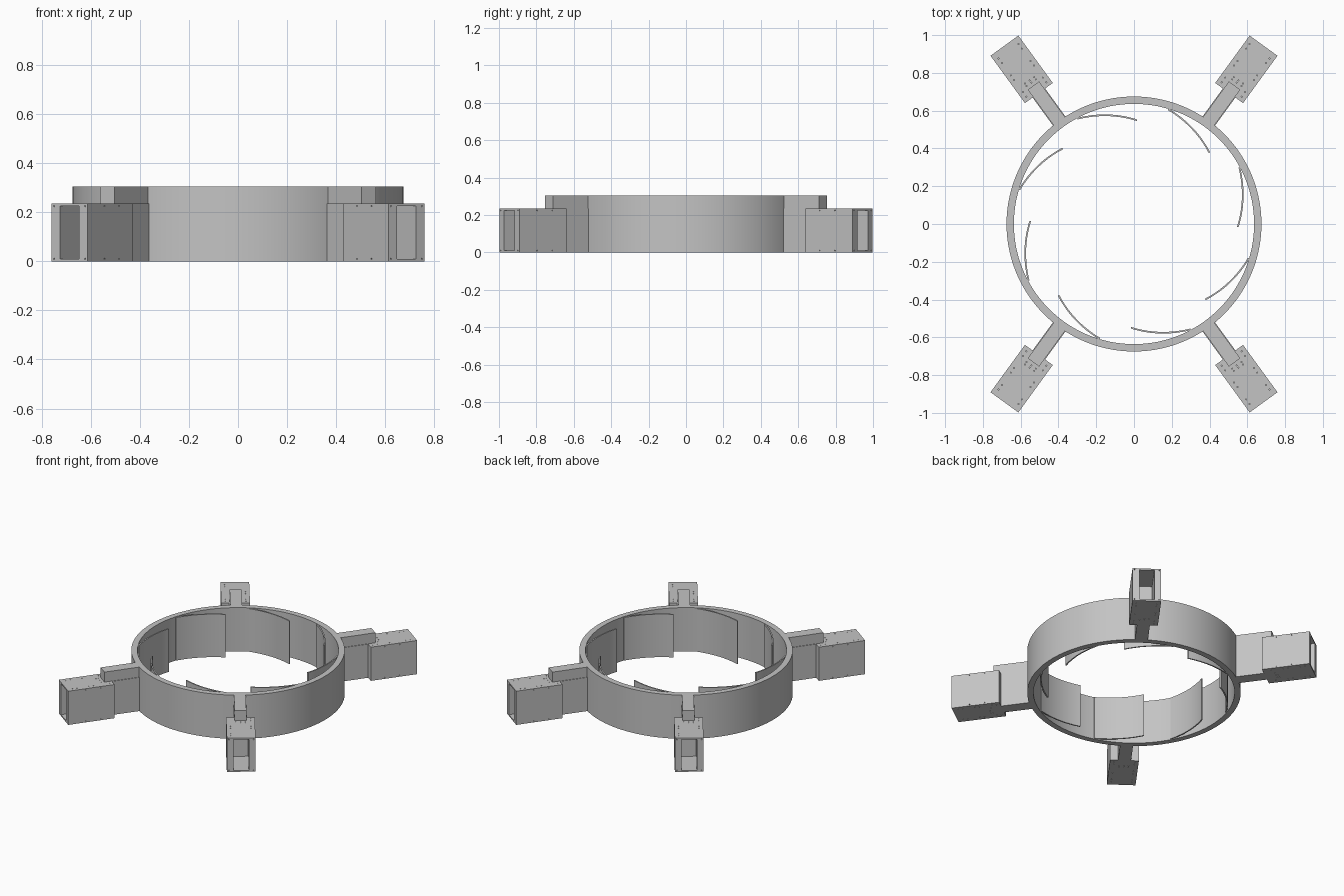
import bpy, bmesh, math
from mathutils import Matrix, Vector

cube = bpy.data.objects.get("Cube")
if cube:
    bpy.data.objects.remove(cube, do_unlink=True)

grey = bpy.data.materials.new("light grey")
grey.use_nodes = True
colour = (0.55, 0.55, 0.55, 1)
grey.diffuse_color = colour
grey.node_tree.nodes["Principled BSDF"].inputs["Base Color"].default_value = colour

RING_OUT, RING_IN, RING_H = 0.675, 0.636, 0.305
BOX_IN, BOX_OUT, BOX_W, BOX_H = 0.857, 1.167, 0.182, 0.235
ARM_ANGLES = [54, 126, 234, 306]


def add_object(name, mesh, angle=0):
    obj = bpy.data.objects.new(name, mesh)
    bpy.context.collection.objects.link(obj)
    obj.rotation_euler.z = math.radians(angle)
    return obj


def finish(bm, name):
    bmesh.ops.recalc_face_normals(bm, faces=bm.faces)
    mesh = bpy.data.meshes.new(name)
    bm.to_mesh(mesh)
    bm.free()
    mesh.materials.append(grey)
    return mesh


def add_box(bm, low, high):
    low, high = Vector(low), Vector(high)
    place = Matrix.Translation((low + high) / 2) @ Matrix.Diagonal((*(high - low), 1))
    bmesh.ops.create_cube(bm, size=1, matrix=place)


def wall(name, path, thickness, low, high, closed):
    """Upright wall following (angle, outer radius) pairs."""
    bm = bmesh.new()
    rows = []
    for a, r in path:
        c, s = math.cos(a), math.sin(a)
        corners = [(r, low), (r, high), (r - thickness, high), (r - thickness, low)]
        rows.append([bm.verts.new((q * c, q * s, z)) for q, z in corners])
    pairs = list(zip(rows, rows[1:]))
    if closed:
        pairs.append((rows[-1], rows[0]))
    else:
        bm.faces.new(rows[0])
        bm.faces.new(rows[-1])
    for p, q in pairs:
        for i in range(4):
            j = (i + 1) % 4
            bm.faces.new((p[i], p[j], q[j], q[i]))
    return finish(bm, name)


def smooth(objects):
    bpy.ops.object.select_all(action="DESELECT")
    for obj in objects:
        obj.select_set(True)
    bpy.context.view_layer.objects.active = objects[0]
    bpy.ops.object.shade_smooth_by_angle(angle=math.radians(30))


# Main ring
steps = 128
circle = [(math.tau * i / steps, RING_OUT) for i in range(steps)]
ring = add_object("ring", wall("ring", circle, RING_OUT - RING_IN, 0, RING_H, True))

# Eight thin blades spiralling inward from the ring
turns = 20
spiral = [(math.radians(28.4 - 30 * i / turns), 0.638 - 0.084 * i / turns)
          for i in range(turns + 1)]
blade_mesh = wall("blade", spiral, 0.009, 0.002, 0.302, False)
blades = [add_object(f"blade_{k + 1}", blade_mesh, 45 * k) for k in range(8)]
smooth([ring, blades[0]])

# Arm: wide lower web and a narrower top rail that overlaps the housing
bm = bmesh.new()
add_box(bm, (RING_IN + 0.02, -0.041, 0), (BOX_IN, 0.041, BOX_H))
arm_web = finish(bm, "arm_web")
bm = bmesh.new()
add_box(bm, (RING_IN + 0.02, -0.037, BOX_H), (0.906, 0.037, RING_H))
arm_rail = finish(bm, "arm_rail")

# Housing block
bm = bmesh.new()
add_box(bm, (BOX_IN, -BOX_W / 2, 0), (BOX_OUT, BOX_W / 2, BOX_H))
block = add_object("housing", finish(bm, "housing_block"))

# Cutter: the open pocket in the outer end, plus small screw holes
bm = bmesh.new()
add_box(bm, (BOX_OUT - 0.21, -0.048, 0.01), (BOX_OUT + 0.05, 0.048, BOX_H - 0.01))


def add_hole(point, axis):
    turn = Matrix.Rotation(math.pi / 2, 4, axis) if axis else Matrix()
    bmesh.ops.create_cone(bm, cap_ends=True, segments=8, radius1=0.003, radius2=0.003,
                          depth=0.03, matrix=Matrix.Translation(point) @ turn)


for z in (0, BOX_H):
    for side in (-1, 1):
        for x in (0.88, 0.91, 0.99, 1.02, 1.1, 1.13):
            add_hole((x, side * 0.065, z), None)
    for x in (0.925, 0.94):
        for y in (-0.03, 0, 0.03):
            add_hole((x, y, z), None)
for z in (0.01, BOX_H - 0.01):
    for side in (-1, 1):
        for x in (0.95, 1.05):
            add_hole((x, side * BOX_W / 2, z), "X")
        add_hole((BOX_OUT, side * 0.078, z), "Y")
cutter = add_object("housing_cutter", finish(bm, "housing_cutter"))
cutter.hide_render = True

# Bake the cut into one shared housing mesh
cut = block.modifiers.new("cut", "BOOLEAN")
cut.operation = "DIFFERENCE"
cut.solver = "EXACT"
cut.object = cutter
graph = bpy.context.evaluated_depsgraph_get()
housing = bpy.data.meshes.new_from_object(block.evaluated_get(graph))
housing.name = "housing"
for helper in (block, cutter):
    bpy.data.objects.remove(helper, do_unlink=True)

# Four arms around the ring
names = ["back_left", "back_right", "front_right", "front_left"]
for name, angle in zip(names, ARM_ANGLES):
    add_object(f"{name}_arm_web", arm_web, angle)
    add_object(f"{name}_arm_rail", arm_rail, angle)
    add_object(f"{name}_housing", housing, angle)
